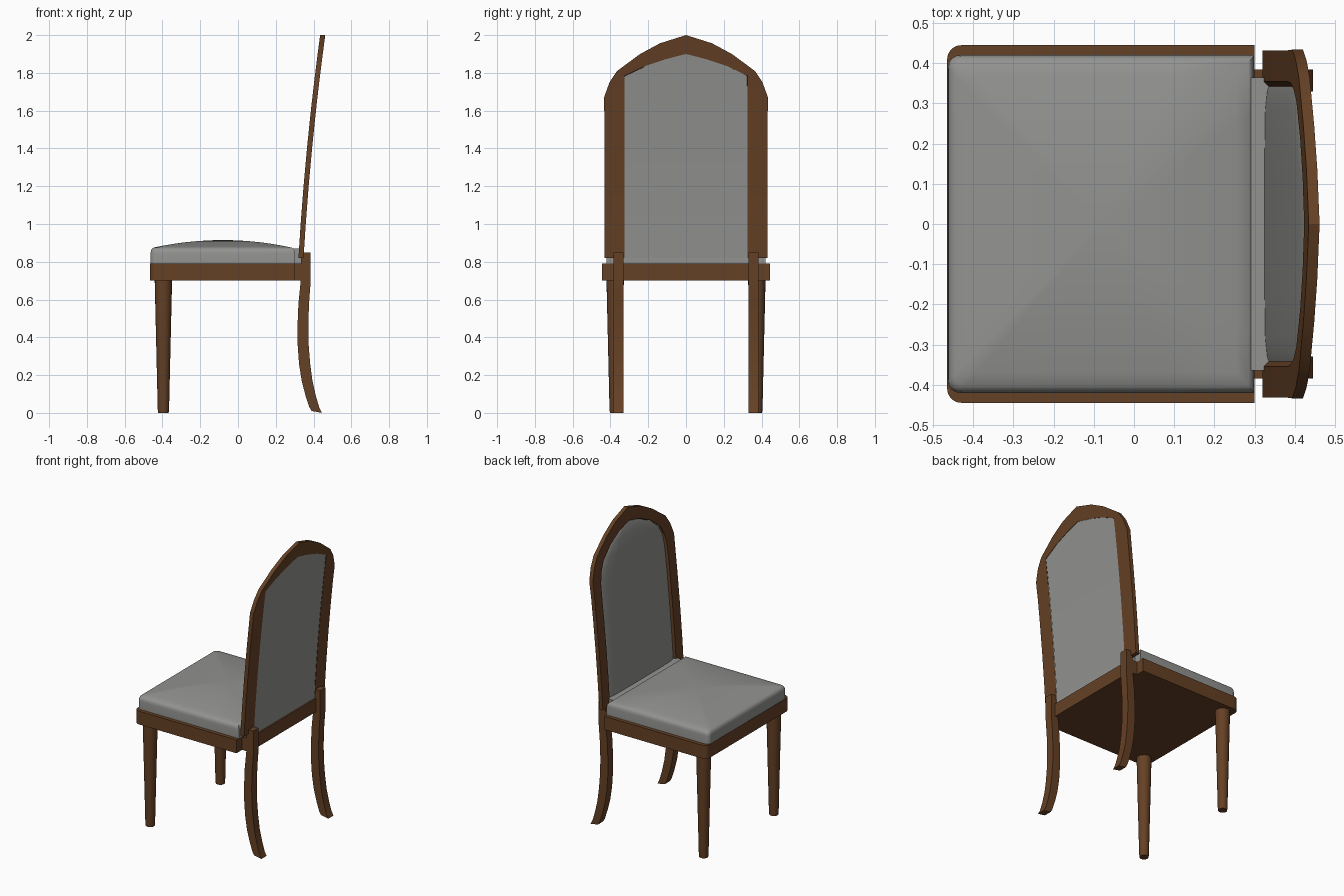
import bpy, bmesh, math

if "Cube" in bpy.data.objects:
    bpy.data.objects.remove(bpy.data.objects["Cube"])


def material(name, rgb):
    m = bpy.data.materials.new(name)
    m.use_nodes = True
    m.diffuse_color = (*rgb, 1)
    bsdf = m.node_tree.nodes["Principled BSDF"]
    bsdf.inputs["Base Color"].default_value = (*rgb, 1)
    bsdf.inputs["Roughness"].default_value = 0.7
    return m


WOOD = material("brown wood", (0.13, 0.052, 0.018))
FABRIC = material("grey fabric", (0.29, 0.29, 0.28))


def loft(name, rings, mat, closed=True, caps=True, angle=30):
    """Skin a list of equal-length point rings into one object."""
    bm = bmesh.new()
    rows = [[bm.verts.new(p) for p in ring] for ring in rings]
    n = len(rows[0])
    for a, b in zip(rows, rows[1:]):
        for i in range(n if closed else n - 1):
            j = (i + 1) % n
            bm.faces.new((a[i], a[j], b[j], b[i]))
    if closed and caps:
        bm.faces.new(rows[0][::-1])
        bm.faces.new(rows[-1])
    bmesh.ops.remove_doubles(bm, verts=bm.verts, dist=0.0002)
    bmesh.ops.recalc_face_normals(bm, faces=bm.faces)
    mesh = bpy.data.meshes.new(name)
    bm.to_mesh(mesh)
    bm.free()
    obj = bpy.data.objects.new(name, mesh)
    bpy.context.collection.objects.link(obj)
    mesh.materials.append(mat)
    bpy.ops.object.select_all(action="DESELECT")
    obj.select_set(True)
    bpy.context.view_layer.objects.active = obj
    bpy.ops.object.shade_smooth_by_angle(angle=math.radians(angle))
    return obj


def seat_outline(front, back, half, radius):
    """Half outline with a rounded front corner, mirrored across y."""
    side = [(back, half * t) for t in (0, 0.33, 0.66)]
    side += [(back + (front + radius - back) * t, half) for t in (0, 0.25, 0.5, 0.75)]
    for k in range(7):
        a = math.radians(90 + 15 * k)
        side.append((front + radius + radius * math.cos(a),
                     half - radius + radius * math.sin(a)))
    side += [(front, half * t) for t in (0.66, 0.33, 0)]
    return side + [(x, -y) for x, y in side[-2:0:-1]]


def box(name, x0, x1, half, z0, z1, mat):
    ring = [(x0, -half), (x1, -half), (x1, half), (x0, half)]
    return loft(name, [[(x, y, z) for x, y in ring] for z in (z0, z1)], mat)


# Seat frame, with a narrower tongue between the rear legs
rail = seat_outline(-0.465, 0.30, 0.445, 0.035)
loft("seat_frame", [[(x, y, z) for x, y in rail] for z in (0.70, 0.79)], WOOD)
box("seat_frame_tongue", 0.29, 0.355, 0.385, 0.70, 0.79, WOOD)

# Domed seat cushion: scaled rings rising to the crown
pad = seat_outline(-0.463, 0.30, 0.42, 0.03)
levels = [(1, 0.79), (1, 0.845), (0.995, 0.858), (0.982, 0.868), (0.96, 0.875)]
levels += [(s, 0.875 + 0.04 * (1 - (s / 0.96) ** 2))
           for s in (0.88, 0.78, 0.66, 0.52, 0.36, 0.18, 0.04)]
cx = -0.08
loft("seat_cushion", [[(cx + (x - cx) * s, y * s, z) for x, y in pad]
                      for s, z in levels], FABRIC, angle=50)
box("seat_cushion_tongue", 0.29, 0.345, 0.365, 0.79, 0.87, FABRIC)

# Round tapered front legs and curved square rear legs
rear_path = [(0.335, 0.385, 0.85), (0.332, 0.385, 0.70), (0.32, 0.376, 0.58),
             (0.315, 0.372, 0.46), (0.316, 0.374, 0.36), (0.323, 0.382, 0.26),
             (0.337, 0.394, 0.17), (0.358, 0.412, 0.09), (0.378, 0.43, 0.03)]
for label, side in (("left", 1), ("right", -1)):
    loft("front_leg_" + label,
         [[(-0.395 + r * math.cos(k * math.tau / 20),
            side * 0.375 + r * math.sin(k * math.tau / 20), z) for k in range(20)]
          for r, z in ((0.046, 0.70), (0.03, 0.02), (0.028, 0))], WOOD)
    ya, yb = side * 0.33, side * 0.385
    rings = [[(a, ya, z), (b, ya, z), (b, yb, z), (a, yb, z)] for a, b, z in rear_path]
    rings.append([(0.39, ya, 0.01), (0.445, ya, 0), (0.445, yb, 0), (0.39, yb, 0.01)])
    loft("rear_leg_" + label, rings, WOOD)


# Backrest: arch stations (y, z) bent along a leaning curve
def lean(z):
    t = z - 0.82
    return 0.32 + 0.0587 * t + 0.0328 * t * t


THICK = 0.027
posts = (0.82, 1.0, 1.2, 1.4, 1.55)
outer = [(0.432, z) for z in posts] + [
    (0.434, 1.67), (0.405, 1.75), (0.365, 1.81), (0.243, 1.90), (0.137, 1.957), (0, 2.0)]
inner_back = [(0.325, z) for z in posts] + [
    (0.325, 1.66), (0.325, 1.73), (0.325, 1.785), (0.22, 1.835), (0.11, 1.872), (0, 1.9)]
inner_front = [(0.355, z) for z in posts] + [
    (0.352, 1.63), (0.336, 1.70), (0.305, 1.76), (0.215, 1.835), (0.115, 1.885), (0, 1.915)]


def mirrored(half):
    return half + [(-y, z) for y, z in half[-2::-1]]


sections = []
for o, b, f in zip(mirrored(outer), mirrored(inner_back), mirrored(inner_front)):
    sections.append([(lean(o[1]), *o), (lean(o[1]) + THICK, *o),
                     (lean(b[1]) + THICK, *b), (lean(f[1]), *f)])
loft("back_frame", sections, WOOD)


def panel(name, half, depth):
    """Sheet spanning the arch; depth(across, up) sets its place in the frame."""
    cols = (-1, -0.97, -0.92, -0.8, -0.5, 0, 0.5, 0.8, 0.92, 0.97, 1)
    top = half[-1][1]
    return loft(name, [[(lean(z) + depth(c, (top - z) / 0.1), y * c, z) for c in cols]
                       for y, z in half], FABRIC, closed=False, angle=60)


panel("back_panel", inner_back, lambda c, up: THICK - 0.002)
panel("back_pad", inner_front,
      lambda c, up: 0.016 - 0.014 * (1 - abs(c) ** 10) * min(1, up) ** 0.5)
